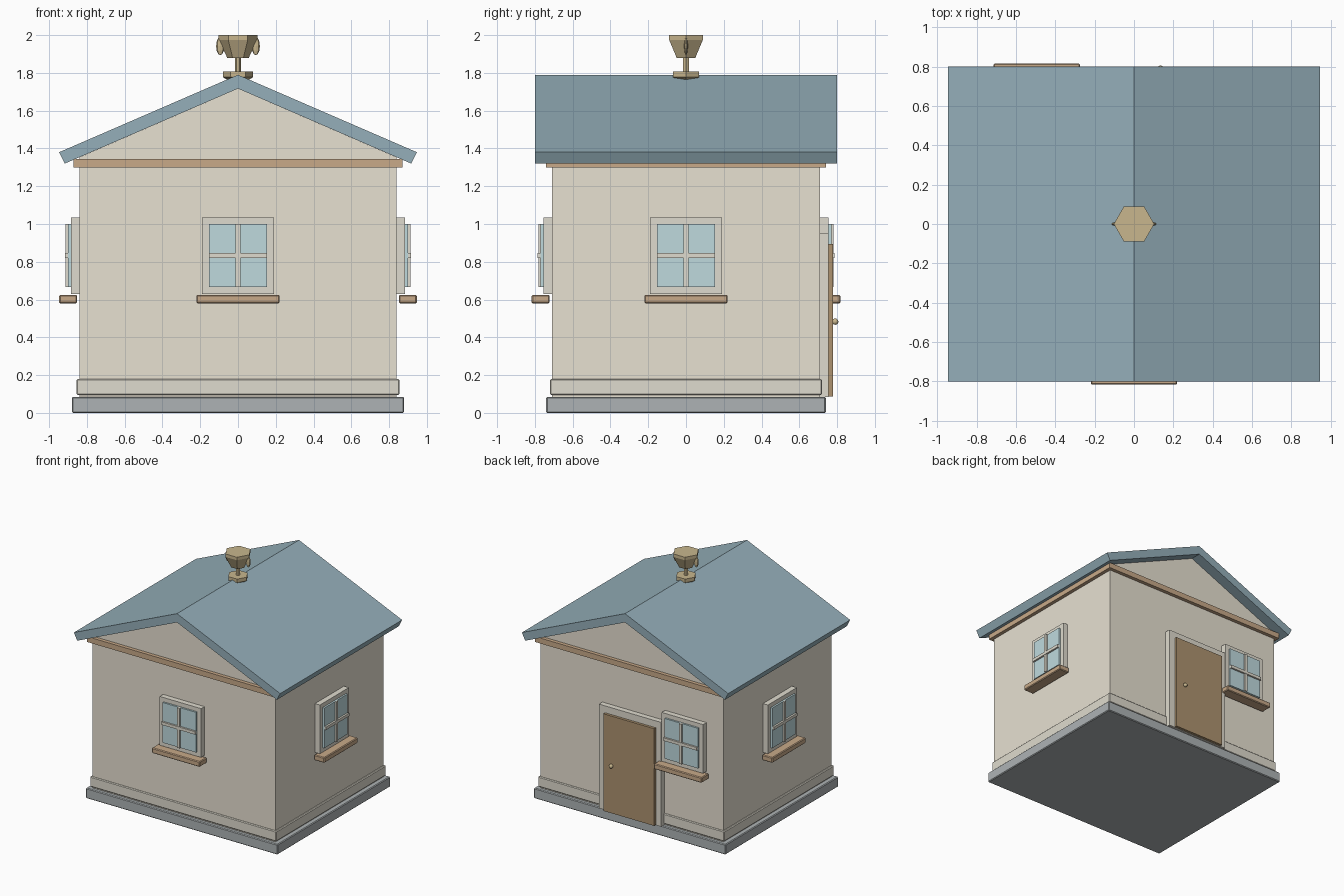
import bpy, bmesh
from math import pi
from mathutils import Matrix, Vector

if "Cube" in bpy.data.objects:
    bpy.data.objects.remove(bpy.data.objects["Cube"])


def material(name, rgb):
    m = bpy.data.materials.new(name)
    m.diffuse_color = (*rgb, 1)
    m.use_nodes = True
    m.node_tree.nodes["Principled BSDF"].inputs["Base Color"].default_value = m.diffuse_color
    return m


CREAM = material("cream", (0.80, 0.75, 0.64))
TRIM = material("trim_cream", (0.74, 0.71, 0.62))
STONE = material("stone", (0.42, 0.45, 0.46))
BLUE = material("roof_blue", (0.30, 0.43, 0.49))
WOOD = material("wood", (0.58, 0.40, 0.25))
DOOR = material("door_wood", (0.42, 0.29, 0.16))
GLASS = material("glass", (0.52, 0.70, 0.73))
GOLD = material("gold", (0.58, 0.47, 0.27))


def finish(name, bm, mat, matrix=None, bevel=0):
    bmesh.ops.recalc_face_normals(bm, faces=bm.faces)
    if matrix:
        bm.transform(matrix)
    me = bpy.data.meshes.new(name)
    bm.to_mesh(me)
    bm.free()
    me.materials.append(mat)
    ob = bpy.data.objects.new(name, me)
    bpy.context.collection.objects.link(ob)
    if bevel:
        b = ob.modifiers.new("bevel", "BEVEL")
        b.width, b.segments = bevel, 1
    return ob


def box(name, lo, hi, mat, matrix=None, bevel=0):
    bm = bmesh.new()
    lo, hi = Vector(lo), Vector(hi)
    bmesh.ops.create_cube(bm, size=1, matrix=Matrix.Translation((lo + hi) / 2)
                          @ Matrix.Diagonal((*(hi - lo), 1)))
    return finish(name, bm, mat, matrix, bevel)


def prism(name, profile, y0, y1, mat):
    """Extrude an (x, z) outline along y."""
    bm = bmesh.new()
    face = bm.faces.new([bm.verts.new((x, y0, z)) for x, z in profile])
    ext = bmesh.ops.extrude_face_region(bm, geom=[face])["geom"]
    bmesh.ops.translate(bm, vec=(0, y1 - y0, 0),
                        verts=[v for v in ext if isinstance(v, bmesh.types.BMVert)])
    return finish(name, bm, mat)


def slab(name, hx, hy, z0, z1, mat, bevel=0):
    return box(name, (-hx, -hy, z0), (hx, hy, z1), mat, bevel=bevel)


# Stacked base, walls and eave trim
slab("plinth", 0.88, 0.74, 0, 0.085, STONE, 0.006)
slab("skirting", 0.855, 0.72, 0.095, 0.18, TRIM, 0.006)
slab("walls", 0.84, 0.71, 0.08, 1.31, CREAM)
slab("eave_trim", 0.87, 0.74, 1.30, 1.345, WOOD)

# Gable block and folded roof
prism("gables", [(-0.84, 1.34), (0.84, 1.34), (0.84, 1.353), (0, 1.717), (-0.84, 1.353)],
      -0.71, 0.71, CREAM)
prism("roof", [(-0.947, 1.38), (0, 1.79), (0.947, 1.38),
               (0.917, 1.32), (0, 1.717), (-0.917, 1.32)], -0.8, 0.8, BLUE)


def window(side, angle, dist, shift=0):
    """Window facing -y, turned to its wall; the wall surface is local y = 0."""
    m = Matrix.Rotation(angle, 4, 'Z') @ Matrix.Translation((shift, -dist, 0))
    for s, tag in ((-1, "left"), (1, "right")):
        xs = sorted((s * 0.153, s * 0.19))
        box(f"{side}_window_frame_{tag}", (xs[0], -0.045, 0.63), (xs[1], 0, 1.035), TRIM, m)
    box(f"{side}_window_frame_top", (-0.153, -0.045, 1.0), (0.153, 0, 1.035), TRIM, m)
    box(f"{side}_window_frame_bottom", (-0.153, -0.045, 0.63), (0.153, 0, 0.667), TRIM, m)
    box(f"{side}_window_glass", (-0.153, -0.06, 0.667), (0.153, 0, 1.0), GLASS, m)
    box(f"{side}_window_upright", (-0.012, -0.072, 0.667), (0.012, -0.05, 1.0), TRIM, m)
    box(f"{side}_window_crossbar", (-0.153, -0.075, 0.821), (0.153, -0.05, 0.846), TRIM, m)
    box(f"{side}_window_sill", (-0.22, -0.107, 0.58), (0.22, -0.012, 0.625), WOOD, m, 0.006)


window("front", 0, 0.71)
window("right", pi / 2, 0.84)
window("left", -pi / 2, 0.84)
window("back", pi, 0.71, 0.495)

# Door with surround and knob on the back wall
prism("door_frame", [(-0.30, 0.085), (-0.30, 0.95), (0.27, 0.95), (0.27, 0.085)], 0.70, 0.755, TRIM)
box("door", (-0.252, 0.74, 0.087), (0.215, 0.777, 0.893), DOOR)
bm = bmesh.new()
bmesh.ops.create_uvsphere(bm, u_segments=10, v_segments=6, radius=0.017,
                          matrix=Matrix.Translation((0.135, 0.79, 0.483)))
knob = finish("door_knob", bm, GOLD)
for p in knob.data.polygons:
    p.use_smooth = True


def lathe(name, profile, sides):
    """Ring stack with corners on the x axis."""
    bm = bmesh.new()
    rings = []
    for r, z in profile:
        rings.append([bm.verts.new(Matrix.Rotation(2 * pi * i / sides, 3, 'Z') @ Vector((r, 0, z)))
                      for i in range(sides)])
    for a, b in zip(rings, rings[1:]):
        for i in range(sides):
            j = (i + 1) % sides
            bm.faces.new((a[i], a[j], b[j], b[i]))
    bm.faces.new(rings[0])
    bm.faces.new(rings[-1])
    return finish(name, bm, GOLD)


# Ridge ornament: foot, stem, cup and two ears
lathe("ornament_foot", [(0.06, 1.765), (0.08, 1.778), (0.08, 1.808)], 6)
lathe("ornament_stem", [(0.017, 1.80), (0.017, 1.885)], 6)
lathe("ornament_cup", [(0.057, 1.88), (0.103, 1.975), (0.103, 2.0)], 6)
for s, tag in ((-1, "left"), (1, "right")):
    bm = bmesh.new()
    bmesh.ops.create_uvsphere(bm, u_segments=8, v_segments=6, radius=1,
                              matrix=Matrix.Translation((s * 0.094, 0, 1.942))
                              @ Matrix.Diagonal((0.022, 0.01, 0.048, 1)))
    finish(f"ornament_ear_{tag}", bm, GOLD)
